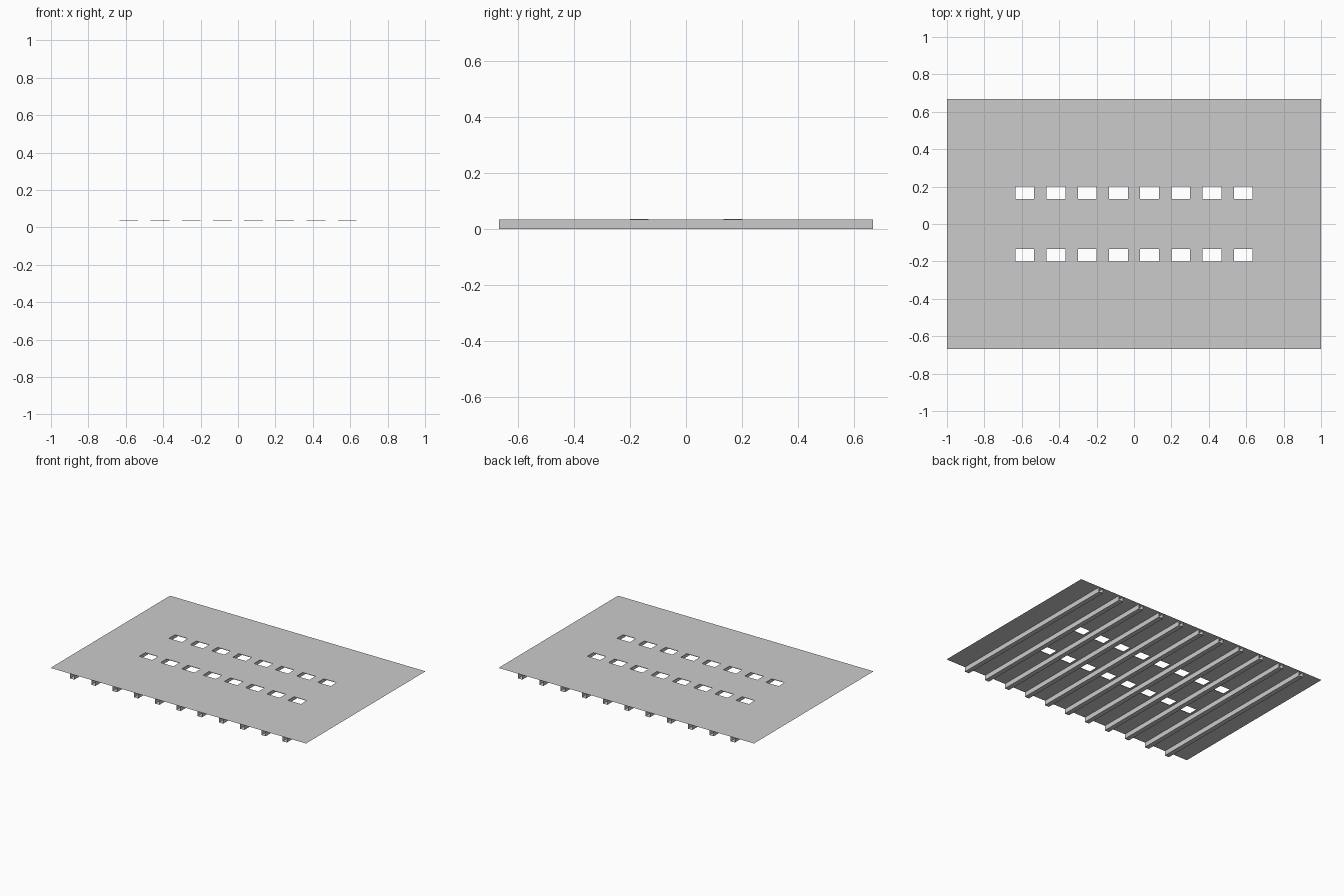
import bpy, bmesh

if "Cube" in bpy.data.objects:
    bpy.data.objects.remove(bpy.data.objects["Cube"])

P = 1 / 6            # rib and slot pitch
Z0, Z1 = 0.0335, 0.0365  # underside and top of deck
HY = 0.667


def make(name, quads):
    bm = bmesh.new()
    for q in quads:
        bm.faces.new([bm.verts.new(p) for p in q])
    bmesh.ops.remove_doubles(bm, verts=bm.verts, dist=1e-5)
    me = bpy.data.meshes.new(name)
    bm.to_mesh(me)
    bm.free()
    ob = bpy.data.objects.new(name, me)
    bpy.context.collection.objects.link(ob)
    return ob


# deck: two skins open at the outer edge, with walled slots
slots_x = [(i - 3.5) * P for i in range(8)]
xs = [-1] + [x + s for x in slots_x for s in (-0.05, 0.05)] + [1]
ys = [-HY, -0.2, -0.1333, 0.1333, 0.2, HY]
quads = []
for i in range(len(xs) - 1):
    for j in range(len(ys) - 1):
        a, b, c, d = xs[i], xs[i + 1], ys[j], ys[j + 1]
        ring = [(a, c), (b, c), (b, d), (a, d)]
        if i % 2 and j in (1, 3):
            for k in range(4):
                p, q = ring[k], ring[(k + 1) % 4]
                quads.append([(*p, Z0), (*p, Z1), (*q, Z1), (*q, Z0)])
        else:
            quads.append([(*p, Z1) for p in ring])
            quads.append([(*p, Z0) for p in reversed(ring)])
make("deck", quads)

# open-ended channel ribs under the deck
w = 0.0167
profile = [(-w, Z0), (-w, 0), (w, 0), (w, Z0)]
for n in range(11):
    x = (n - 5) * P
    make(f"rib_{n + 1}", [
        [(x + p[0], HY, p[1]), (x + p[0], -HY, p[1]),
         (x + q[0], -HY, q[1]), (x + q[0], HY, q[1])]
        for p, q in zip(profile, profile[1:])])
